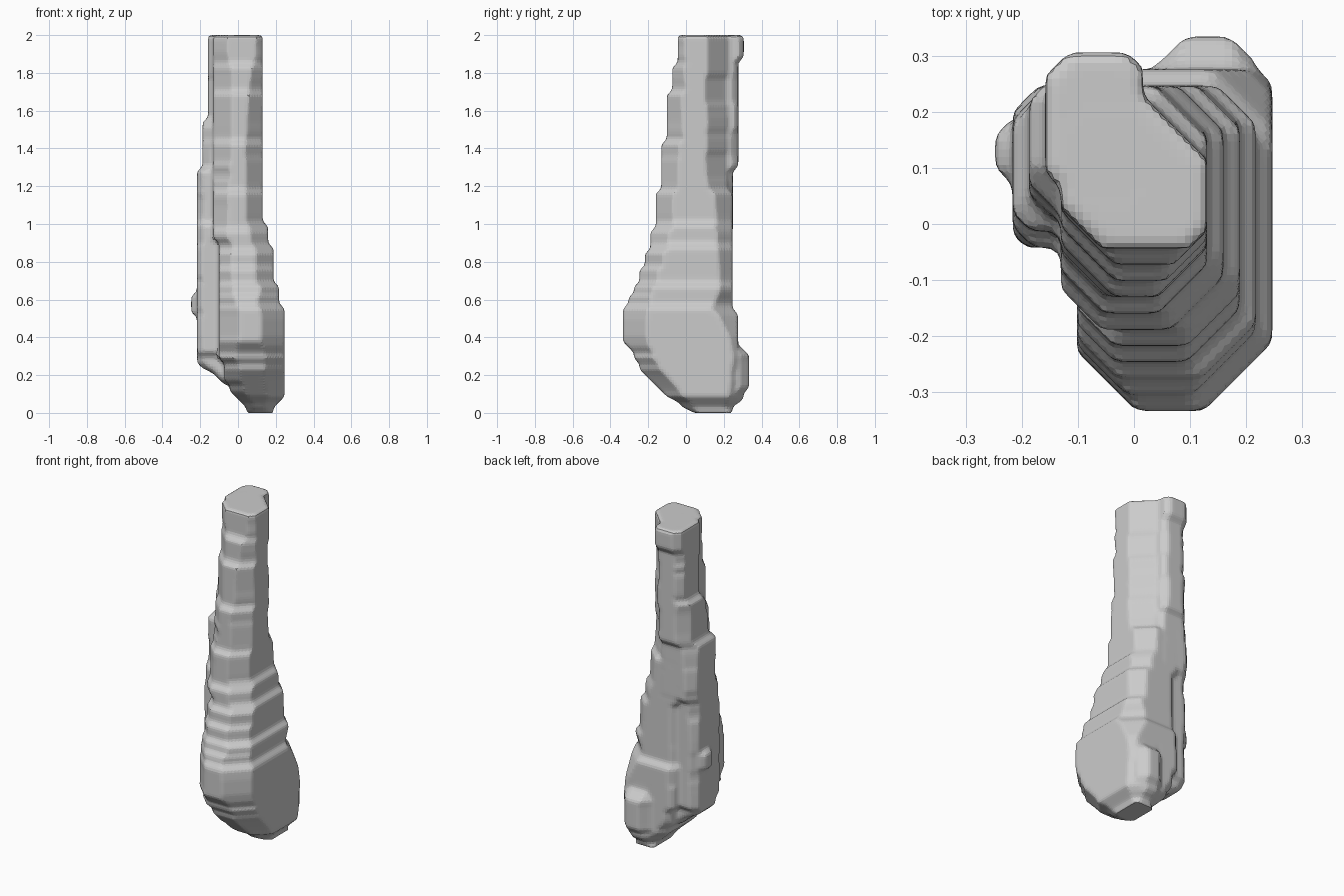
import bpy, bmesh, math, random

random.seed(7)
STEP = 0.029          # terrace size of the scanned surface


def snap(v):
    return (math.floor(v / STEP) + 0.5) * STEP


def terraced_loft(name, rows, shift=0.0, jitter=0.004):
    """Loft chamfered boxes; rows: z, x0, x1, y0, y1,
    chamfers front left, front right, back right, back left."""
    rows = sorted(rows)
    bottom, top = rows[0][0], rows[-1][0]
    count = max(4, round((top - bottom) / 0.029))
    bm = bmesh.new()
    rings = []
    noise = [0.0] * 8
    for i in range(count + 1):
        z = bottom + (top - bottom) * i / count
        k = 0
        while k < len(rows) - 2 and z > rows[k + 1][0]:
            k += 1
        a, b = rows[k], rows[k + 1]
        t = (z - a[0]) / (b[0] - a[0])
        for s in range(8):
            if random.random() < 0.25:
                noise[s] = random.uniform(-1, 1) * jitter * (1 if s < 4 else 2)
        v = [p + (q - p) * t + n for p, q, n in zip(a[1:], b[1:], noise)]
        x0, x1, y0, y1 = [snap(c) + shift for c in v[:4]]
        x1, y1 = max(x1, x0 + 0.05), max(y1, y0 + 0.05)
        lim = 0.46 * min(x1 - x0, y1 - y0)
        l, r, g, h = [min(max(c, 0.015), lim) for c in v[4:]]
        pts = [(x0 + l, y0), (x1 - r, y0), (x1, y0 + r), (x1, y1 - g),
               (x1 - g, y1), (x0 + h, y1), (x0, y1 - h), (x0, y0 + l)]
        rings.append([bm.verts.new((x, y, z)) for x, y in pts])
    for lo, hi in zip(rings, rings[1:]):
        for j in range(8):
            n = (j + 1) % 8
            bm.faces.new((lo[j], lo[n], hi[n], hi[j]))
    bm.faces.new(rings[0][::-1])
    bm.faces.new(rings[-1])
    bmesh.ops.triangulate(bm, faces=[f for f in bm.faces if len(f.verts) == 4])
    me = bpy.data.meshes.new(name)
    bm.to_mesh(me)
    bm.free()
    ob = bpy.data.objects.new(name, me)
    bpy.context.collection.objects.link(ob)
    return ob


# Main shaft flaring into the wide lower end
bone = terraced_loft("bone", [
    (2.00, -.125, .123, -.04, .22, .07, .04, .11, .03),
    (1.87, -.125, .123, -.045, .22, .07, .04, .11, .03),
    (1.82, -.125, .123, -.07, .22, .09, .06, .11, .03),
    (1.52, -.125, .123, -.10, .22, .09, .08, .11, .03),
    (1.36, -.125, .123, -.13, .22, .09, .09, .11, .03),
    (1.05, -.125, .135, -.16, .24, .08, .09, .09, .03),
    (0.85, -.11, .185, -.20, .245, .07, .09, .08, .03),
    (0.65, -.10, .205, -.27, .245, .07, .09, .07, .03)
] + [
    (0.54, -.10, .245, -.33, .265, .11, .13, .12, .03),
    (0.40, -.10, .245, -.33, .265, .11, .13, .05, .03),
    (0.29, -.09, .245, -.27, .27, .08, .10, .03, .03),
    (0.20, -.07, .245, -.23, .27, .08, .11, .04, .04),
    (0.12, -.03, .245, -.15, .27, .07, .10, .05, .05),
    (0.06, .01, .230, -.05, .27, .06, .07, .06, .06),
    (0.00, .05, .175, .04, .25, .03, .03, .03, .03)])

# Ridge running down the left and back
ridge = terraced_loft("side_ridge", [
    (2.00, -.16, .01, .05, .30, .05, .03, .03, .04),
    (1.89, -.16, .01, .05, .30, .05, .03, .03, .04),
    (1.85, -.16, .02, .05, .275, .05, .03, .03, .04),
    (1.60, -.16, .02, .04, .275, .05, .03, .03, .04),
    (1.50, -.19, .02, .02, .275, .05, .03, .03, .07),
    (1.32, -.19, .02, .00, .27, .04, .03, .03, .07),
    (1.22, -.215, .02, -.02, .24, .04, .03, .03, .06),
    (0.70, -.215, .00, -.04, .22, .03, .03, .03, .04),
    (0.33, -.215, .00, -.04, .22, .03, .03, .03, .04),
    (0.26, -.20, .00, -.02, .20, .04, .03, .03, .04),
    (0.15, -.06, .02, .00, .17, .02, .02, .02, .02)], shift=0.0013)

# Small bump on the left side
bump = terraced_loft("side_bump", [
    (0.67, -.21, -.10, .09, .16, .02, .02, .02, .02),
    (0.62, -.25, -.10, .07, .18, .03, .03, .03, .03),
    (0.53, -.25, -.10, .07, .18, .03, .03, .03, .03),
    (0.48, -.21, -.10, .09, .16, .02, .02, .02, .02)], shift=-0.0011, jitter=0)

# Knob at the lower back
knob = terraced_loft("back_knob", [
    (0.39, .05, .19, .10, .27, .02, .02, .02, .02),
    (0.29, .03, .22, .10, .335, .02, .02, .05, .05),
    (0.14, .03, .22, .10, .335, .02, .02, .05, .05),
    (0.05, .06, .19, .12, .27, .02, .02, .03, .03)], shift=0.0007, jitter=0)

# Fuse all parts into one surface
for part in (ridge, bump, knob):
    part.select_set(True)
bone.select_set(True)
bpy.context.view_layer.objects.active = bone
bpy.ops.object.join()

# Grid the surface like a scan and soften its steps
grid = bone.modifiers.new("scan_grid", 'REMESH')
grid.mode = 'VOXEL'
grid.voxel_size = 0.014
grid.use_smooth_shade = False
soft = bone.modifiers.new("soften", 'SMOOTH')
soft.factor = 0.5
soft.iterations = 2
